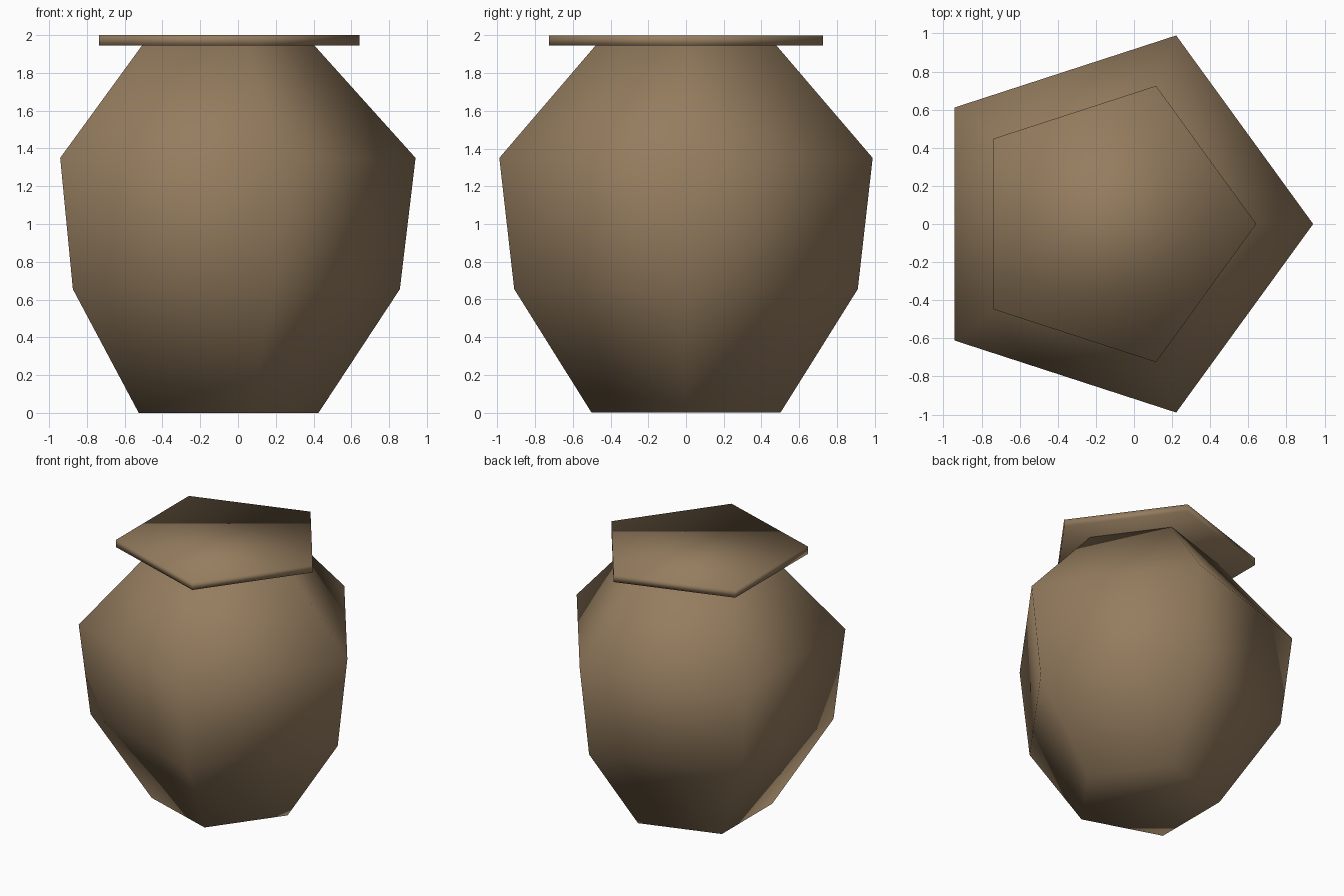
import bpy, bmesh, math

if "Cube" in bpy.data.objects:
    bpy.data.objects.remove(bpy.data.objects["Cube"])

SIDES = 5

clay = bpy.data.materials.new("brown clay")
clay.diffuse_color = (0.30, 0.204, 0.114, 1.0)
clay.use_nodes = True
clay.node_tree.nodes["Principled BSDF"].inputs["Base Color"].default_value = clay.diffuse_color


def lathe(name, profile, cx):
    """Closed five-sided solid from (radius, height) rings, one corner facing +x."""
    bm = bmesh.new()
    rings = []
    for r, z in profile:
        rings.append([bm.verts.new((cx + r * math.cos(2 * math.pi * i / SIDES),
                                    r * math.sin(2 * math.pi * i / SIDES), z))
                      for i in range(SIDES)])
    for a, b in zip(rings, rings[1:]):
        for i in range(SIDES):
            j = (i + 1) % SIDES
            bm.faces.new((a[i], a[j], b[j], b[i]))
    bm.faces.new(rings[0][::-1])
    bm.faces.new(rings[-1])
    bmesh.ops.recalc_face_normals(bm, faces=bm.faces)
    for f in bm.faces:
        f.smooth = True
    me = bpy.data.meshes.new(name)
    bm.to_mesh(me)
    bm.free()
    me.materials.append(clay)
    ob = bpy.data.objects.new(name, me)
    bpy.context.collection.objects.link(ob)
    return ob


# Pot body: narrow foot, wide shoulder, narrow neck
lathe("pot_body", [(0.526, 0.0), (0.957, 0.655), (1.04, 1.35), (0.50, 1.95)], -0.10)

# Flat lid overhanging the neck
lathe("pot_lid", [(0.762, 1.945), (0.762, 2.0)], -0.12)
